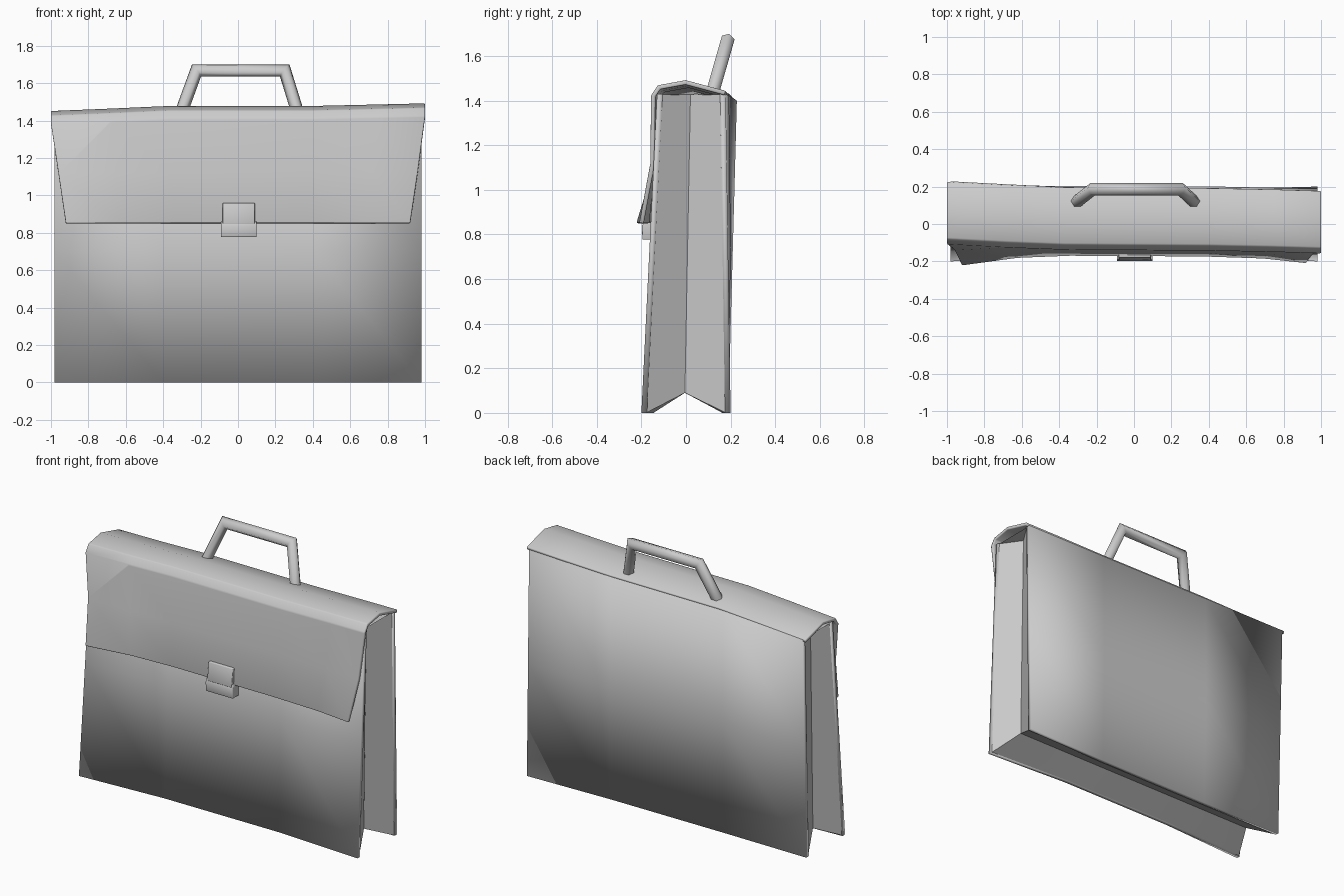
import bpy, bmesh, math
from mathutils import Vector

cube = bpy.data.objects.get("Cube")
if cube:
    bpy.data.objects.remove(cube, do_unlink=True)

GREY = (0.6, 0.6, 0.6, 1)
grey = bpy.data.materials.new("plain grey")
grey.use_nodes = True
grey.diffuse_color = GREY
grey.node_tree.nodes["Principled BSDF"].inputs["Base Color"].default_value = GREY


def loft(name, sections, closed=False, thick=0, bevel=0, angle=40):
    """Skin a list of equal-length sections; closed ones are rings with caps."""
    bm = bmesh.new()
    rows = [[bm.verts.new(p) for p in s] for s in sections]
    n = len(rows[0])
    for a, b in zip(rows, rows[1:]):
        for j in range(n if closed else n - 1):
            k = (j + 1) % n
            bm.faces.new((a[j], a[k], b[k], b[j]))
    if closed:
        bm.faces.new(rows[0])
        bm.faces.new(rows[-1])
        bmesh.ops.recalc_face_normals(bm, faces=bm.faces)
    mesh = bpy.data.meshes.new(name)
    bm.to_mesh(mesh)
    bm.free()
    mesh.materials.append(grey)
    obj = bpy.data.objects.new(name, mesh)
    bpy.context.collection.objects.link(obj)
    if thick:
        mod = obj.modifiers.new("thickness", "SOLIDIFY")
        mod.thickness = thick
        mod.offset = -1
        mod.use_even_offset = True
    if bevel:
        mod = obj.modifiers.new("soft_edges", "BEVEL")
        mod.width = bevel
        mod.segments = 2
    bpy.ops.object.select_all(action="DESELECT")
    obj.select_set(True)
    bpy.context.view_layer.objects.active = obj
    # Apply the thickness first so that the sharp edges are found on the real shape
    for mod in list(obj.modifiers):
        bpy.ops.object.modifier_apply(modifier=mod.name)
    if angle >= 180:
        bpy.ops.object.shade_smooth()
    else:
        bpy.ops.object.shade_smooth_by_angle(angle=math.radians(angle))
    return obj


# Slightly warped leather: each value is given at the four stations across
STATIONS = (-0.98, -0.4, 0.4, 0.98)
FRONT_LOW = (-0.2, -0.168, -0.168, -0.2)
FRONT_TOP = (-0.075, -0.11, -0.115, -0.13)
BACK_LOW = (0.19, 0.185, 0.185, 0.2)
BACK_TOP = (0.228, 0.198, 0.193, 0.178)
TOP_Z = (1.4, 1.42, 1.42, 1.43)
SKIN = 0.025


def front_y(i, t):
    return FRONT_LOW[i] + (FRONT_TOP[i] - FRONT_LOW[i]) * t


def back_y(i, t):
    bulge = 0.012 if i in (1, 2) and 0 < t < 1 else 0
    return BACK_LOW[i] + (BACK_TOP[i] - BACK_LOW[i]) * t + bulge


# Front and back panels
LEVELS = (0, 0.5, 1)
loft("front_panel", [[(x, front_y(i, t), TOP_Z[i] * t) for t in reversed(LEVELS)]
                     for i, x in enumerate(STATIONS)], thick=SKIN, angle=180)
loft("back_panel", [[(x, back_y(i, t), TOP_Z[i] * t) for t in LEVELS]
                    for i, x in enumerate(STATIONS)], thick=SKIN, angle=180)

# Folded-in bottom and the closed top
FOLD = 0.09
bottom, top = [], []
for i, x in enumerate(STATIONS):
    edge = x * 0.995
    fold_x = math.copysign(abs(x) - FOLD, x) if i in (0, 3) else x
    bottom.append([(edge, BACK_LOW[i] - SKIN, 0.002), (fold_x, -0.005, FOLD),
                   (edge, FRONT_LOW[i] + SKIN, 0.002)][::-1])
    top.append([(edge, BACK_TOP[i] - SKIN / 2, TOP_Z[i] - 0.003),
                (edge, FRONT_TOP[i] + SKIN / 2, TOP_Z[i] - 0.003)])
loft("bottom_gusset", [s[::1] for s in bottom])
loft("top_lining", top)

# Side gussets, folded inward like a bellows
for name, i in (("right_gusset", 0), ("left_gusset", 3)):
    x = STATIONS[i] * 0.995
    fold_x = math.copysign(abs(STATIONS[i]) - FOLD, x)
    columns = [
        [(x, FRONT_LOW[i] + SKIN, 0.002), (x, FRONT_TOP[i] + SKIN, TOP_Z[i] - 0.003)],
        [(fold_x, -0.005, FOLD), (fold_x, 0.02, TOP_Z[i] - 0.003)],
        [(x, BACK_LOW[i] - SKIN, 0.002), (x, BACK_TOP[i] - SKIN, TOP_Z[i] - 0.003)]]
    if i == 3:
        columns = [c[::-1] for c in columns]
    loft(name, columns)

# Flap: runs from the back edge over the top and flares out at its lower corners
FLAP_PROFILE = ((0.19, 1.43, 1), (0.01, 1.478, 1), (-0.115, 1.455, 1), (-0.145, 1.41, 1),
                (-0.155, 1.12, 0.96), (-0.17, 0.852, 0.92))
flap = []
for x, shift, lift, flare in ((-1, 0.037, -0.027, 0.053), (-0.68, 0.02, -0.014, 0.012),
                              (-0.37, 0.008, 0, 0), (0.4, 0.003, 0, 0.004),
                              (0.75, -0.004, 0.008, 0.015), (1, -0.012, 0.014, 0.04)):
    section = []
    for j, (y, z, width) in enumerate(FLAP_PROFILE):
        if j < 4:
            y, z = y + shift, z + lift
        elif j == 4:
            y += shift * 0.4
        else:
            y -= flare
        section.append((x * width, y, z))
    flap.append(section)
loft("flap", flap, thick=0.02, bevel=0.006, angle=60)

# Handle: six-sided bar swept along a leaning trapezoid with mitred corners
path = [Vector(p) for p in ((-0.305, 0.12, 1.44), (-0.222, 0.185, 1.667),
                            (0.25, 0.185, 1.667), (0.32, 0.12, 1.44))]
normal = (path[1] - path[0]).cross(path[2] - path[1]).normalized()
rings = []
for k, p in enumerate(path):
    into = (p - path[max(k - 1, 0)]).normalized()
    out = (path[min(k + 1, 3)] - p).normalized()
    tangent = (into + out).normalized()
    stretch = 1 / tangent.dot(out if k < 3 else into)
    side = normal.cross(tangent) * stretch
    angles = [math.tau * a / 6 for a in range(6)]
    rings.append([p + (side * math.cos(a) + normal * math.sin(a)) * 0.034 for a in angles])
loft("handle", rings, closed=True, angle=65)

# Clasp: sloping plate over the flap edge and its wider catch below
def block(name, x0, x1, outline):
    loft(name, [[(x, y, z) for y, z in outline] for x in (x0, x1)],
         closed=True, bevel=0.004, angle=60)


block("clasp_plate", -0.082, 0.09,
      ((-0.18, 0.96), (-0.195, 0.845), (-0.14, 0.845), (-0.14, 0.96)))
block("clasp_catch", -0.091, 0.1,
      ((-0.188, 0.86), (-0.198, 0.835), (-0.195, 0.777), (-0.13, 0.777), (-0.13, 0.86)))
